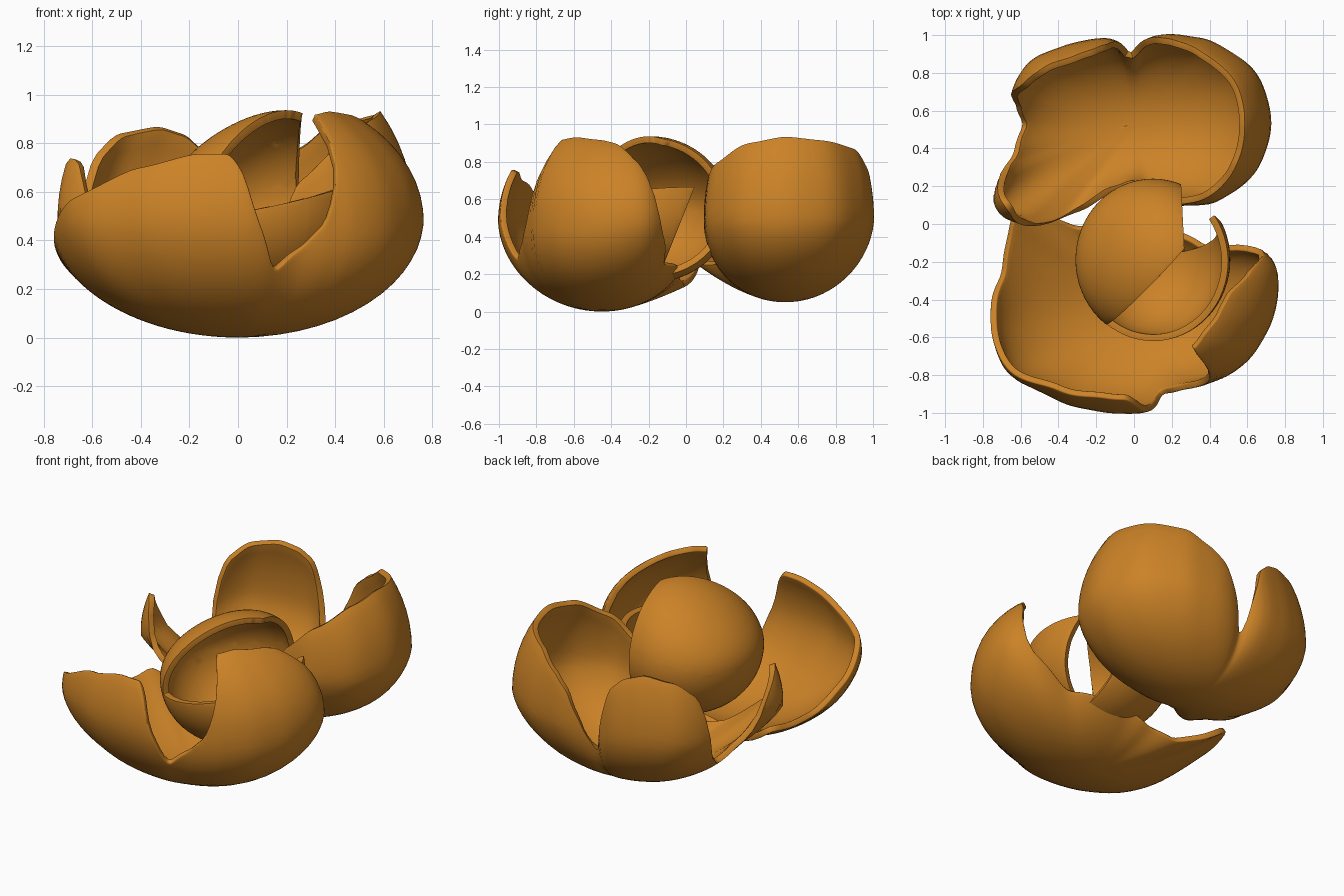
import bpy, bmesh, math
from mathutils import Vector

if "Cube" in bpy.data.objects:
    bpy.data.objects.remove(bpy.data.objects["Cube"])

peel = bpy.data.materials.new("orange peel")
peel.diffuse_color = (0.60, 0.225, 0.02, 1)
peel.use_nodes = True
peel.node_tree.nodes["Principled BSDF"].inputs["Base Color"].default_value = peel.diffuse_color


def finish(name, bm):
    """Turn a bmesh sheet into a thick, smooth piece of peel."""
    bmesh.ops.recalc_face_normals(bm, faces=bm.faces)
    me = bpy.data.meshes.new(name)
    bm.to_mesh(me)
    bm.free()
    ob = bpy.data.objects.new(name, me)
    bpy.context.collection.objects.link(ob)
    me.materials.append(peel)
    for p in me.polygons:
        p.use_smooth = True
    mod = ob.modifiers.new("thickness", 'SOLIDIFY')
    mod.thickness = 0.035
    mod.offset = -1
    bev = ob.modifiers.new("soft rim", 'BEVEL')
    bev.width = 0.014
    bev.segments = 3
    bev.angle_limit = math.radians(50)
    return ob


def sample(table, a, k):
    """Eased lookup around the circle."""
    n = len(table)
    for i in range(n):
        p, q = table[i], table[(i + 1) % n]
        end = q[0] + (360 if i == n - 1 else 0)
        x = a + 360 if a < p[0] and i == n - 1 else a
        if p[0] <= x <= end:
            t = (x - p[0]) / (end - p[0])
            t = t * t * (3 - 2 * t) * 0.5 + t * 0.5
            return p[k] + (q[k] - p[k]) * t
    return table[0][k]


def bowl(name, centre, low, top, base, table, cols=160, rows=22):
    """Rounded shell: table rows are (azimuth, radius, rim height).
    The floor follows a plain ellipse and eases out to the table radius."""
    cx, cy, cz = centre
    bm = bmesh.new()
    pole = bm.verts.new((cx, cy, cz - low))
    rings = []
    for c in range(cols):
        a = 360 * c / cols
        ca, sa = math.cos(math.radians(a)), math.sin(math.radians(a))
        # average nearby values so the outline stays round
        near = [(a + d) % 360 for d in (-5, -2, 0, 2, 5)]
        R = sum(sample(table, n, 1) for n in near) / 5
        rim = sum(sample(table, n, 2) for n in near[1:4]) / 3
        plain = 1 / math.hypot(ca / base[0], sa / base[1])
        if rim < cz:
            end = math.acos((cz - rim) / low)
        else:
            end = math.pi / 2 + math.asin(min(1, (rim - cz) / top))
        col = []
        for r in range(1, rows + 1):
            f = end * r / rows
            h = -math.cos(f) * (low if f < math.pi / 2 else top)
            w = min(1, f / min(end, math.pi / 2)) ** 1.6
            s = (plain + (R - plain) * w) * math.sin(f)
            col.append(bm.verts.new((cx + s * ca, cy + s * sa, cz + h)))
        rings.append(col)
    for c in range(cols):
        p, q = rings[c], rings[(c + 1) % cols]
        bm.faces.new((pole, q[0], p[0]))
        for r in range(rows - 1):
            bm.faces.new((p[r], q[r], q[r + 1], p[r + 1]))
    # outward normals for an open cup
    ob = finish(name, bm)
    if ob.data.polygons[0].normal.z > 0:
        ob.data.flip_normals()
    return ob


# front half of the peel, with tall flaps at front left and right
bowl("front_peel", (0, -0.45, 0.48), 0.48, 0.56, (.76, .53), [
    (0, .75, .92), (10, .78, .90), (20, .79, .77), (26, .74, .42),
    (40, .58, .25), (90, .50, .22), (112, .58, .17), (126, .80, .13),
    (134, .90, .18), (141, .90, .29), (150, .86, .27), (165, .80, .28),
    (180, .77, .40), (205, .76, .58), (225, .645, .70), (250, .575, .76),
    (266, .555, .76), (273, .555, .68), (278, .55, .50), (288, .53, .27),
    (300, .51, .36), (312, .54, .47), (319, .575, .68), (324, .61, .92),
    (340, .68, .935)])

# back half of the peel
bowl("back_peel", (0, 0.53, 0.49), 0.44, 0.75, (.68, .46), [
    (0, .73, .935), (20, .71, .915), (45, .61, .87), (60, .54, .78),
    (72, .50, .70), (81, .46, .55), (88, .42, .40), (94, .39, .30),
    (101, .45, .58), (108, .48, .77), (120, .51, .84), (133, .56, .87),
    (150, .65, .84), (162, .67, .74), (169, .67, .35), (180, .70, .25),
    (196, .70, .34), (205, .81, .64), (211, .89, .75), (217, .84, .72),
    (222, .80, .45), (235, .70, .25), (250, .46, .25), (270, .37, .28),
    (290, .46, .42), (300, .50, .64), (318, .61, .79), (340, .70, .90)])

# curled middle strip: a hood over a low cup, open toward the front right
bm = bmesh.new()
bmesh.ops.create_uvsphere(bm, u_segments=64, v_segments=40, radius=1)
for v in bm.verts:
    x, y, z = v.co
    lean = 0.10 * x * max(0, z)
    v.co = Vector((0.10 + .41 * x, -0.19 + .43 * y, 0.54 + .385 * z + lean))


def split(co, no):
    bmesh.ops.bisect_plane(bm, geom=bm.verts[:] + bm.edges[:] + bm.faces[:],
                           plane_co=co, plane_no=no)
    return lambda p: (p - Vector(co)).dot(Vector(no)) > 0


above = split((.1, -.55, .54), (-.2, -.1, 1))
ahead = split((.2, -.2, .9), (.75, -.68, -.1))
right = split((.26, 0, .5), (1, .05, 0))
behind = split((.3, .02, .60), (0, 1, -.4))
gone = []
for f in bm.faces:
    p = f.calc_center_median()
    if above(p) and (ahead(p) or right(p)) or (right(p) and behind(p)):
        gone.append(f)
bmesh.ops.delete(bm, geom=gone, context='FACES')
finish("curled_middle", bm)
